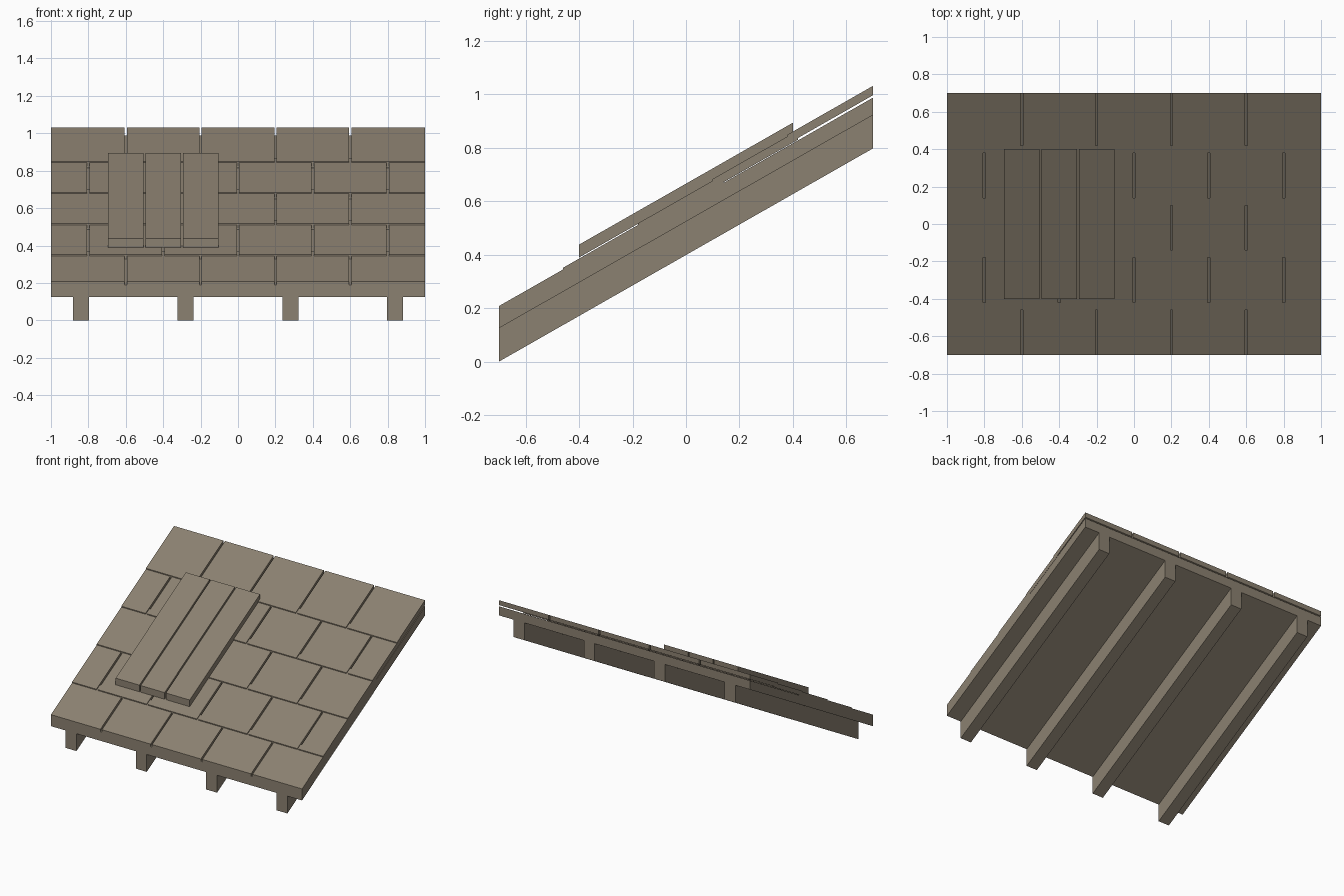
import bpy

if "Cube" in bpy.data.objects:
    bpy.data.objects.remove(bpy.data.objects["Cube"])

SLOPE = 0.57        # rise per unit of depth
Y0, Y1 = -0.70, 0.70
DECK_LO, DECK_HI = 0.125, 0.19

wood = bpy.data.materials.new("weathered_grey_brown")
wood.diffuse_color = (0.26, 0.22, 0.165, 1.0)
wood.use_nodes = True
wood.node_tree.nodes["Principled BSDF"].inputs["Base Color"].default_value = wood.diffuse_color


def sloped_slab(name, boxes):
    """One object made of sheared boxes (x0, x1, y0, y1, low, high).
    Heights are measured at the front edge and rise along the slope."""
    verts, faces = [], []
    for x0, x1, y0, y1, lo, hi in boxes:
        b = len(verts)
        for h in (lo, hi):
            for x, y in ((x0, y0), (x1, y0), (x1, y1), (x0, y1)):
                verts.append((x, y, h + SLOPE * (y - Y0)))
        faces += [tuple(b + i for i in f) for f in (
            (3, 2, 1, 0), (4, 5, 6, 7), (0, 1, 5, 4),
            (1, 2, 6, 5), (2, 3, 7, 6), (3, 0, 4, 7))]
    mesh = bpy.data.meshes.new(name)
    mesh.from_pydata(verts, [], faces)
    mesh.materials.append(wood)
    obj = bpy.data.objects.new(name, mesh)
    bpy.context.collection.objects.link(obj)
    return obj


# Roof deck
sloped_slab("roof_deck", [(-1, 1, Y0, Y1, DECK_LO, DECK_HI)])

# Four rafters beneath the deck
for i, x in enumerate((-0.84, -0.28, 0.28, 0.84)):
    sloped_slab(f"rafter_{i + 1}", [(x - 0.043, x + 0.043, Y0, Y1, 0.0, DECK_LO)])

# Five overlapping shingle rows, alternate rows shifted by half a shingle
GAP = 0.006
for row in range(5):
    y_lo = max(Y0, -0.74 + 0.28 * row)
    y_hi = -0.42 + 0.28 * row
    top = DECK_HI + 0.018 + 0.0065 * row
    bottom = max(DECK_HI, top - 0.035)
    start = -1.0 if row % 2 == 0 else -1.2
    boxes = []
    for k in range(5 + row % 2):
        a = start + 0.4 * k
        x0 = -1.0 if a < -0.99 else a + GAP
        x1 = 1.0 if a + 0.4 > 0.99 else a + 0.4 - GAP
        boxes.append((x0, x1, y_lo, y_hi, bottom, top))
    sloped_slab(f"shingle_row_{row + 1}", boxes)

# Three repair planks lying on the shingles
for i in range(3):
    x = -0.60 + 0.2 * (i - 0)
    sloped_slab(f"repair_plank_{i + 1}",
                [(x - 0.095, x + 0.095, -0.4, 0.4, DECK_HI + 0.029, DECK_HI + 0.077)])
